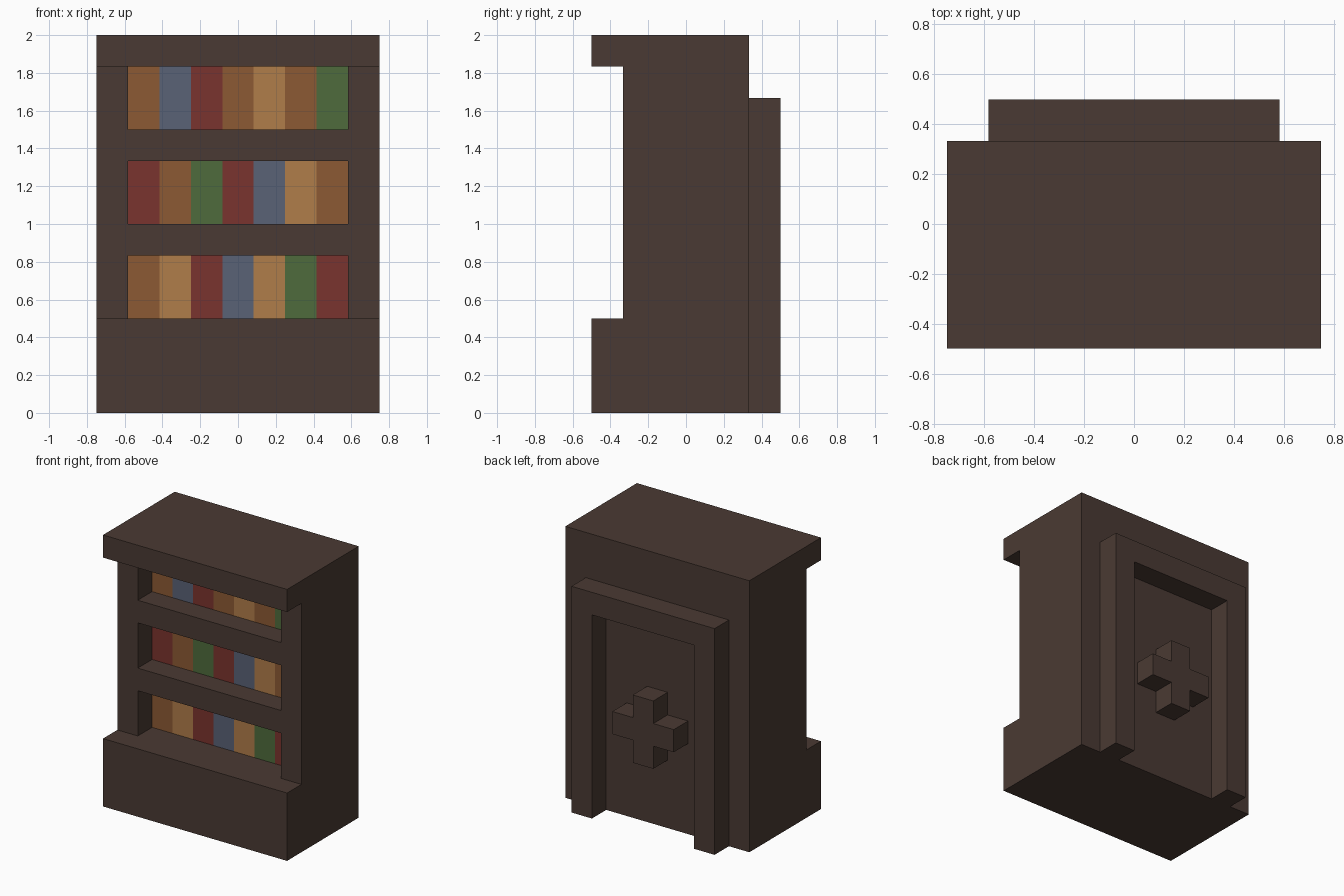
import bpy, bmesh
from mathutils import Vector

if "Cube" in bpy.data.objects:
    bpy.data.objects.remove(bpy.data.objects["Cube"], do_unlink=True)

U = 1 / 12  # block unit: the cabinet is 18 wide, 12 deep, 24 high


def material(name, hex_colour):
    """Flat material from an sRGB hex colour."""
    srgb = [int(hex_colour[i:i + 2], 16) / 255 for i in (0, 2, 4)]
    rgba = [c / 12.92 if c <= 0.04045 else ((c + 0.055) / 1.055) ** 2.4 for c in srgb] + [1]
    mat = bpy.data.materials.new(name)
    mat.use_nodes = True
    mat.diffuse_color = rgba
    bsdf = next(n for n in mat.node_tree.nodes if n.type == 'BSDF_PRINCIPLED')
    bsdf.inputs["Base Color"].default_value = rgba
    bsdf.inputs["Roughness"].default_value = 0.9
    return mat


wood = material("dark wood", "4a3a33")
BOOKS = {
    "N": material("brown leather", "8c5a34"),
    "T": material("tan leather", "b07d4a"),
    "R": material("red cloth", "7a332e"),
    "B": material("slate blue cloth", "5a6276"),
    "G": material("green cloth", "4e6b3c"),
}


def prism(name, profile, direction, mat):
    """Extrude a closed profile of 3D points (in block units) along a direction."""
    bm = bmesh.new()
    face = bm.faces.new([bm.verts.new(Vector(p) * U) for p in profile])
    ext = bmesh.ops.extrude_face_region(bm, geom=[face], use_keep_orig=True)
    verts = [g for g in ext["geom"] if isinstance(g, bmesh.types.BMVert)]
    bmesh.ops.translate(bm, verts=verts, vec=Vector(direction) * U)
    bmesh.ops.recalc_face_normals(bm, faces=bm.faces)
    mesh = bpy.data.meshes.new(name)
    bm.to_mesh(mesh)
    bm.free()
    mesh.materials.append(mat)
    obj = bpy.data.objects.new(name, mesh)
    bpy.context.collection.objects.link(obj)
    return obj


def box(name, x, y, z, mat):
    """Box from (min, max) pairs."""
    base = [(x[0], y[0], z[0]), (x[1], y[0], z[0]), (x[1], y[0], z[1]), (x[0], y[0], z[1])]
    return prism(name, base, (0, y[1] - y[0], 0), mat)


# Carcass: side profile with plinth and cornice, extruded across the width
side = [(-6, 0), (4, 0), (4, 24), (-6, 24), (-6, 22), (-4, 22), (-4, 6), (-6, 6)]
carcass = prism("carcass", [(-9, y, z) for y, z in side], (18, 0, 0), wood)

# Three shelf niches, each filled with a row of books set back from the front
rows = [("bottom", 6, "NTRBTGR"), ("middle", 12, "RNGRBTN"), ("top", 18, "NBRNTNG")]
for label, z, books in rows:
    cutter = box("niche_cutter", (-7, 7), (-5, 0), (z, z + 4), wood)
    cutter.hide_render = True
    mod = carcass.modifiers.new("niche", 'BOOLEAN')
    mod.operation, mod.solver, mod.object = 'DIFFERENCE', 'EXACT', cutter
    bpy.context.view_layer.objects.active = carcass
    bpy.ops.object.modifier_apply(modifier=mod.name)
    bpy.data.objects.remove(cutter, do_unlink=True)
    for i, key in enumerate(books):
        x = -7 + 2 * i
        box(f"{label}_book_{i + 1}", (x, x + 2), (-2, 0), (z, z + 4), BOOKS[key])

# Raised doorway frame on the back, open at the floor
arch = [(-7, 0), (-5, 0), (-5, 18), (5, 18), (5, 0), (7, 0), (7, 20), (-7, 20)]
prism("back_frame", [(x, 4, z) for x, z in arch], (0, 2, 0), wood)

# Raised cross in the middle of the back panel
plus = [(-1, 6), (1, 6), (1, 8), (3, 8), (3, 10), (1, 10),
        (1, 12), (-1, 12), (-1, 10), (-3, 10), (-3, 8), (-1, 8)]
prism("back_cross", [(x, 4, z) for x, z in plus], (0, 2, 0), wood)
